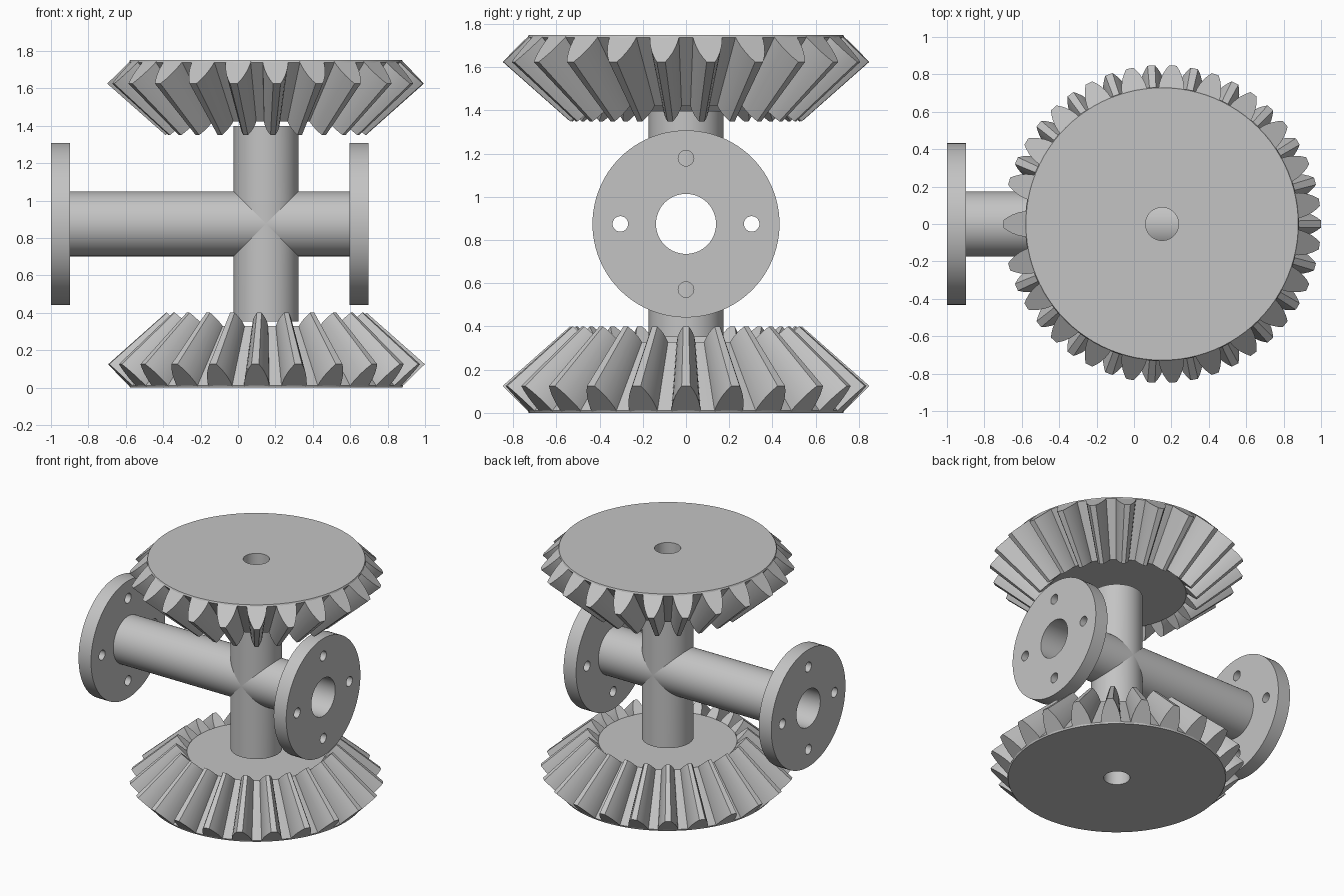
import bpy
import bmesh
from math import sin, cos, tau, pi, sqrt, radians
from mathutils import Matrix, Vector

AXIS_X = 0.15       # gear axis
MID_Z = 0.875       # pipe axis height, also the apex of both gear cones
PIPE_R, BORE_R = 0.173, 0.139
TEETH = 23
SEGMENTS = 96

cube = bpy.data.objects.get("Cube")
if cube:
    bpy.data.objects.remove(cube, do_unlink=True)

grey = bpy.data.materials.new("machined_grey")
grey.use_nodes = True
grey.diffuse_color = (0.55, 0.55, 0.55, 1)
grey.node_tree.nodes["Principled BSDF"].inputs["Base Color"].default_value = (0.55, 0.55, 0.55, 1)


def finish(name, bm, matrix):
    """Turn a bmesh into a smooth shaded grey object."""
    bmesh.ops.recalc_face_normals(bm, faces=bm.faces)
    mesh = bpy.data.meshes.new(name)
    bm.to_mesh(mesh)
    bm.free()
    mesh.materials.append(grey)
    obj = bpy.data.objects.new(name, mesh)
    bpy.context.collection.objects.link(obj)
    obj.matrix_world = matrix
    bpy.ops.object.select_all(action="DESELECT")
    obj.select_set(True)
    bpy.context.view_layer.objects.active = obj
    bpy.ops.object.shade_smooth_by_angle(angle=radians(28))


def lathe(bm, profile):
    """Revolve a closed (radius, height) profile around z."""
    rings = []
    for i in range(SEGMENTS):
        a = tau * i / SEGMENTS
        rings.append([bm.verts.new((r * cos(a), r * sin(a), z)) for r, z in profile])
    n = len(profile)
    for i in range(SEGMENTS):
        a, b = rings[i], rings[(i + 1) % SEGMENTS]
        for j in range(n):
            k = (j + 1) % n
            bm.faces.new((a[j], b[j], b[k], a[k]))


def add_gear(name, matrix):
    """Straight bevel gear: bored cone body with tapering teeth."""
    bm = bmesh.new()
    root_r, root_z, tip_r, tip_z, taper = 0.733, 0.012, 0.849, 0.125, 0.633
    inner_z = MID_Z + (root_z - MID_Z) * taper
    hub = 0.088
    lathe(bm, [(hub, 0), (0.728, 0), (root_r, root_z),
               (root_r * taper, inner_z), (hub, inner_z)])

    # Tooth outline as (height fraction, half width)
    half = [(-0.06, 0.068), (0.12, 0.066), (0.35, 0.06),
            (0.6, 0.049), (0.82, 0.035), (1, 0.02)]
    outline = half + [(h, -w) for h, w in reversed(half)]
    apex = Vector((0, 0, MID_Z))
    for t in range(TEETH):
        spin = Matrix.Rotation(tau * t / TEETH, 3, "Z")
        ends = []
        for scale in (1, taper):
            loop = []
            for h, w in outline:
                r = root_r + (tip_r - root_r) * h
                z = root_z + (tip_z - root_z) * h
                point = spin @ Vector((r, w, z))
                loop.append(bm.verts.new(apex + (point - apex) * scale))
            ends.append(loop)
            bm.faces.new(loop)
        for j in range(len(outline)):
            k = (j + 1) % len(outline)
            bm.faces.new((ends[0][j], ends[0][k], ends[1][k], ends[1][j]))
    finish(name, bm, matrix)


def add_flange(name, x):
    """Disc with a centre bore and four bolt holes, extruded along x."""
    bm = bmesh.new()
    circles = [(0, 0, 0.433, SEGMENTS), (0, 0, BORE_R, SEGMENTS)]
    circles += [(0.304 * cos(q * pi / 2), 0.304 * sin(q * pi / 2), 0.036, 24) for q in range(4)]
    edges = []
    for cy, cz, r, n in circles:
        ring = [bm.verts.new((0, cy + r * cos(tau * i / n), cz + r * sin(tau * i / n)))
                for i in range(n)]
        edges += [bm.edges.new((ring[i], ring[(i + 1) % n])) for i in range(n)]
    bmesh.ops.triangle_fill(bm, edges=edges, use_beauty=True, normal=(1, 0, 0))
    extruded = bmesh.ops.extrude_face_region(bm, geom=bm.faces[:], use_keep_orig=True)
    moved = [v for v in extruded["geom"] if isinstance(v, bmesh.types.BMVert)]
    bmesh.ops.translate(bm, vec=(0.102, 0, 0), verts=moved)
    finish(name, bm, Matrix.Translation((x, 0, MID_Z)))


def add_branch(name, turn):
    """Hollow vertical stub whose lower end is saddle shaped over the pipe."""
    bm = bmesh.new()
    top = 0.523
    lathe(bm, [(BORE_R, 0), (PIPE_R, 0), (PIPE_R, top), (BORE_R, top)])
    seat = (PIPE_R + BORE_R) / 2
    for v in bm.verts:
        if v.co.z < top / 2:
            v.co.z = sqrt(max(0, seat ** 2 - v.co.y ** 2))
    finish(name, bm, Matrix.Translation((AXIS_X, 0, MID_Z)) @ turn)


# Horizontal pipe between the flanges
pipe = bmesh.new()
lathe(pipe, [(BORE_R, -0.898), (PIPE_R, -0.898), (PIPE_R, 0.595), (BORE_R, 0.595)])
finish("horizontal_pipe", pipe,
       Matrix.Translation((0, 0, MID_Z)) @ Matrix.Rotation(pi / 2, 4, "Y"))

# Flanges
add_flange("right_flange", -1.0)
add_flange("left_flange", 0.595)

# Branches and gears, the upper gear being the lower one flipped over
flip = Matrix.Rotation(pi, 4, "Y")
add_branch("upper_branch", Matrix.Identity(4))
add_branch("lower_branch", flip)
add_gear("lower_gear", Matrix.Translation((AXIS_X, 0, 0)))
add_gear("upper_gear", Matrix.Translation((AXIS_X, 0, 2 * MID_Z)) @ flip)
